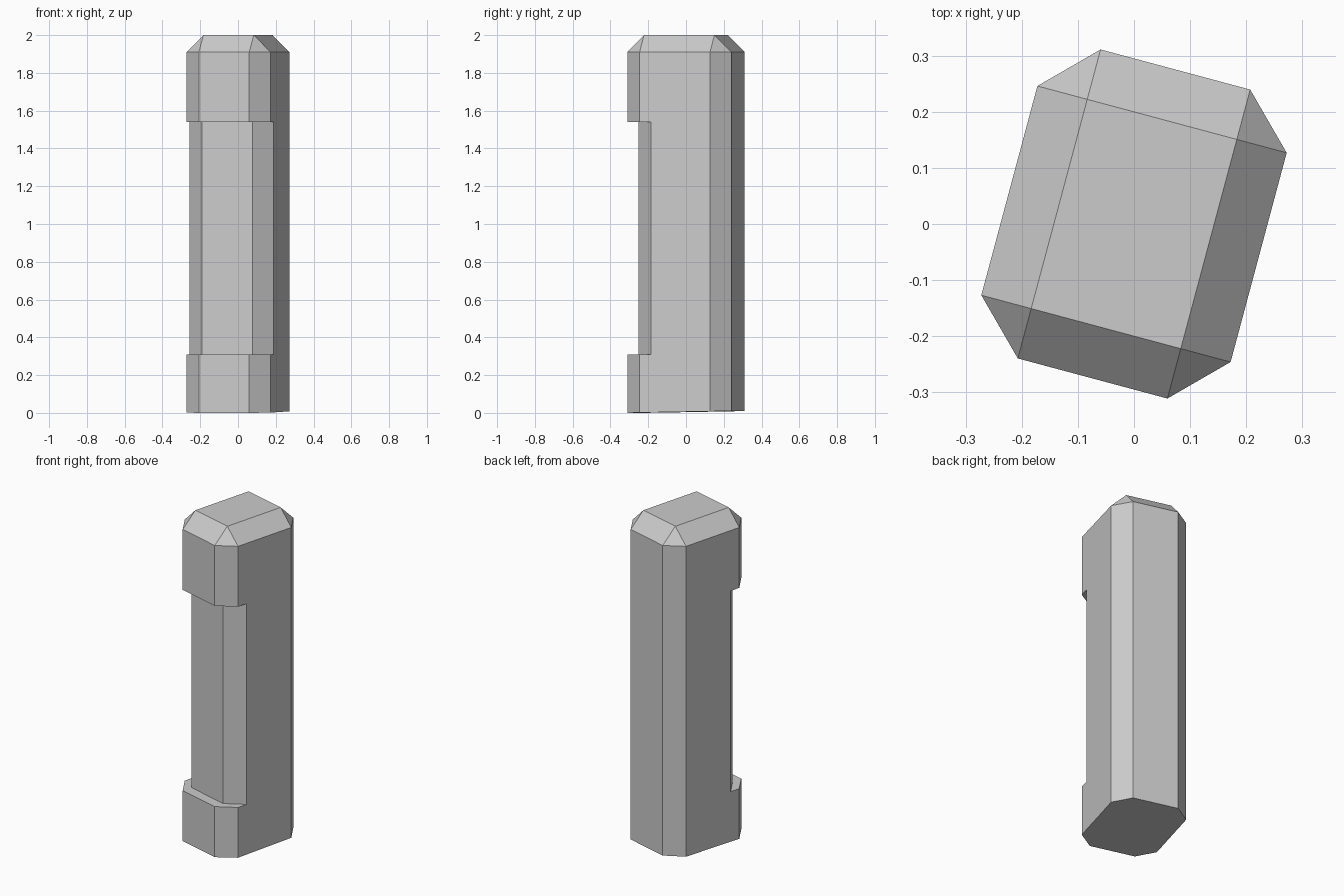
import bpy, bmesh
from math import radians
from mathutils import Matrix

if "Cube" in bpy.data.objects:
    bpy.data.objects.remove(bpy.data.objects["Cube"])

W, D, CUT = 0.23, 0.285, 0.092      # half width, half depth, chamfer
RECESS = 0.062
TOP, SHOULDER = 2.0, 1.91

bm = bmesh.new()
cache = {}


def vert(x, y, z):
    key = (round(x, 4), round(y, 4), round(z, 4))
    if key not in cache:
        cache[key] = bm.verts.new((x, y, z))
    return cache[key]


def face(verts):
    unique = list(dict.fromkeys(verts))
    if len(unique) > 2:
        bm.faces.new(unique)


# Plan of the post: the first four points are the front, the rest the back
w, d = W - CUT, D - CUT
plan = [(-W, -d), (-w, -D), (w, -D), (W, -d), (W, d), (w, D), (-w, D), (-W, d)]


def column(i):
    x, y = plan[i]
    foot = vert(x, y, 0.005 * (y / D + 1))
    if i > 3:
        return [foot, vert(x, y, SHOULDER)]
    steps = [(0.31, 0), (0.31, RECESS), (1.54, RECESS), (1.54, 0), (SHOULDER, 0)]
    return [foot] + [vert(x, y + r, z) for z, r in steps]


columns = [column(i) for i in range(8)]
cap = [vert(w if x > 0 else -w, d if y > 0 else -d, TOP) for x, y in plan]

for i in range(8):
    j = (i + 1) % 8
    a, b = columns[i], columns[j]
    if i < 3:                       # stepped front walls with the recess
        for k in range(len(a) - 1):
            face([a[k], b[k], b[k + 1], a[k + 1]])
    else:                           # plain side and back walls
        face(a[::-1] + b)
    face([a[-1], b[-1], cap[j], cap[i]])    # sloped top bevel
face(cap)
face([c[0] for c in columns][::-1])

bmesh.ops.recalc_face_normals(bm, faces=bm.faces)
bmesh.ops.transform(bm, matrix=Matrix.Rotation(radians(-15), 4, 'Z'), verts=bm.verts)

# Post
mesh = bpy.data.meshes.new("post")
bm.to_mesh(mesh)
bm.free()
bpy.context.collection.objects.link(bpy.data.objects.new("post", mesh))
